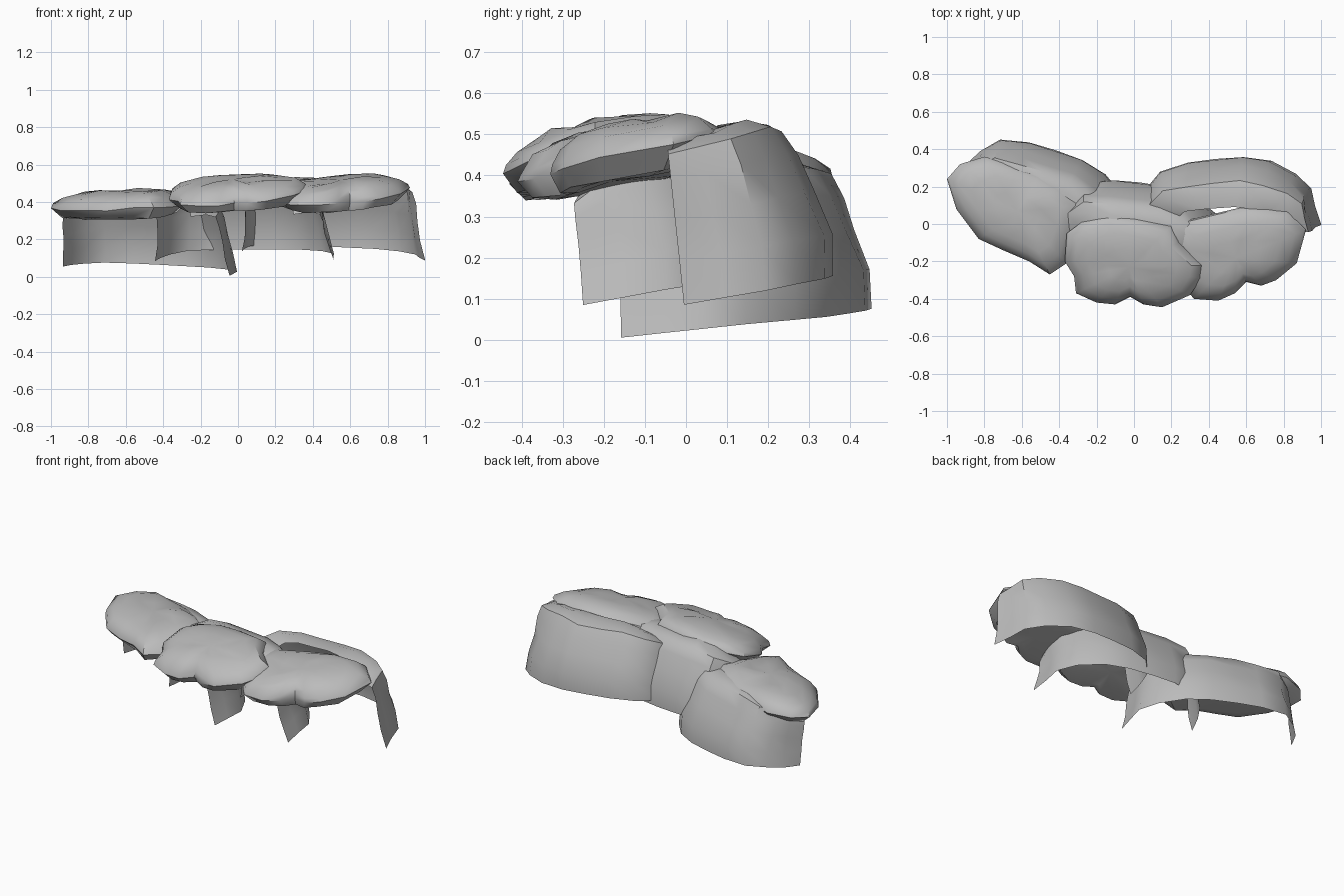
import bpy
import bmesh
import math
import random
from mathutils import Matrix, Vector

random.seed(4)
default_cube = bpy.data.objects.get("Cube")
if default_cube:
    bpy.data.objects.remove(default_cube, do_unlink=True)

# Single rock colour
rock = bpy.data.materials.new("grey rock")
rock.use_nodes = True
rock_colour = (0.5, 0.5, 0.5, 1)
rock.diffuse_color = rock_colour
rock.node_tree.nodes["Principled BSDF"].inputs["Base Color"].default_value = rock_colour


def finish(bm, name):
    """Turn a bmesh into a smooth rock object with sharp creases."""
    bmesh.ops.recalc_face_normals(bm, faces=bm.faces)
    mesh = bpy.data.meshes.new(name)
    bm.to_mesh(mesh)
    bm.free()
    mesh.materials.append(rock)
    part = bpy.data.objects.new(name, mesh)
    bpy.context.collection.objects.link(part)
    bpy.ops.object.select_all(action="DESELECT")
    part.select_set(True)
    bpy.context.view_layer.objects.active = part
    bpy.ops.object.shade_smooth_by_angle(angle=math.radians(40))
    return part


def bridge(bm, lower, upper, closed):
    """Fill quads between two rows of vertices."""
    count = len(lower)
    for i in range(count if closed else count - 1):
        j = (i + 1) % count
        bm.faces.new((lower[i], lower[j], upper[j], upper[i]))


def jitter(amount):
    return random.uniform(-amount, amount)


# Overhanging slab: lobed outline lofted through thin-edged rings on a tilted plane
SLAB_RINGS = [(0.6, -0.06), (0.84, -0.055), (1, -0.005), (0.97, 0.02),
              (0.84, 0.05), (0.65, 0.07), (0.35, 0.08)]


def make_slab(name, outline, front_height, side_slope, back_slope):
    bm = bmesh.new()
    centre = sum((Vector(p) for p in outline), Vector((0, 0))) / len(outline)
    front = min(y for x, y in outline)

    def plane(spot):
        return (front_height + back_slope * (spot.y - front)
                + side_slope * (spot.x - centre.x))

    rows = []
    for scale, lift in SLAB_RINGS:
        row = []
        for point in outline:
            flat = centre.lerp(Vector(point), scale)
            height = plane(flat) + lift + jitter(0.008)
            row.append(bm.verts.new((flat.x, flat.y, height)))
        rows.append(row)
    for lower, upper in zip(rows, rows[1:]):
        bridge(bm, lower, upper, True)
    for row, lift in ((rows[0], -0.05), (rows[-1], 0.082)):
        hub = bm.verts.new((centre.x, centre.y, plane(centre) + lift))
        for i, vert in enumerate(row):
            bm.faces.new((vert, row[(i + 1) % len(row)], hub))
    return finish(bm, name)


# Cave wall: horseshoe sheet, open at the front, leaning in towards the slab
WALL_PATH = [(-0.49, 0), (-0.48, 0.1), (-0.45, 0.19), (-0.37, 0.29),
             (-0.22, 0.34), (-0.08, 0.36), (0.08, 0.37), (0.22, 0.35),
             (0.36, 0.28), (0.44, 0.2), (0.46, 0.1), (0.49, 0)]
# width factor, depth factor, height fraction
WALL_ROWS = [(1, 0.98, 0), (0.96, 0.97, 0.28), (0.94, 0.84, 0.55),
             (0.93, 0.73, 0.8), (0.91, 0.62, 0.96), (0.8, 0.45, 1),
             (0.6, 0.25, 0.98)]


def make_wall(name, place, yaw, floor, end_top, back_top):
    bm = bmesh.new()
    turn = Matrix.Translation((*place, 0)) @ Matrix.Rotation(math.radians(yaw), 4, "Z")
    rows = []
    for wide, deep, rise in WALL_ROWS:
        row = []
        for i, (x, y) in enumerate(WALL_PATH):
            back = min(1, y / 0.32)
            base = floor(x, back)
            top = end_top(x) * (1 - back) + back_top * back
            flute = 1 + 0.04 * math.sin(i * 2.1 + rise * 2) * rise
            lean = 0.04 * rise * (1 - back)
            spot = Vector((x * wide - 0.02 * rise + jitter(0.006),
                           y * deep * flute - lean,
                           base + (top - base) * rise + jitter(0.008) * rise))
            row.append(bm.verts.new(turn @ spot))
        rows.append(row)
    for lower, upper in zip(rows, rows[1:]):
        bridge(bm, lower, upper, False)
    return finish(bm, name)


# Right-hand overhang (turned towards its side)
make_slab("right_slab", [
    (-1, 0.24), (-0.95, 0.08), (-0.83, -0.08), (-0.7, -0.14), (-0.56, -0.2),
    (-0.45, -0.27), (-0.36, -0.21), (-0.3, -0.05), (-0.27, 0.1), (-0.38, 0.2),
    (-0.5, 0.27), (-0.65, 0.32), (-0.8, 0.36), (-0.93, 0.32)], 0.36, 0.05, 0.06)
make_wall("right_wall", (-0.49, 0.04), -24,
          lambda x, back: 0.03 - 0.05 * x + 0.03 * back,
          lambda x: 0.33, 0.43)

# Middle overhang
make_slab("middle_slab", [
    (-0.36, -0.05), (-0.28, 0.01), (-0.15, 0.05), (0, 0.03), (0.2, -0.01),
    (0.24, -0.1), (0.37, -0.22), (0.36, -0.29), (0.3, -0.38), (0.15, -0.445),
    (0.05, -0.43), (-0.02, -0.39), (-0.1, -0.43), (-0.2, -0.42),
    (-0.31, -0.37), (-0.32, -0.28), (-0.37, -0.2)], 0.39, 0.09, 0.24)
make_wall("middle_wall", (0.035, -0.14), -13,
          lambda x, back: 0.085 + 0.06 * back,
          lambda x: 0.37 - 0.05 * x, 0.52)

# Left-hand overhang
make_slab("left_slab", [
    (0.2, 0), (0.18, -0.12), (0.24, -0.3), (0.32, -0.4), (0.45, -0.41),
    (0.54, -0.37), (0.6, -0.31), (0.68, -0.33), (0.76, -0.3), (0.87, -0.21),
    (0.92, -0.03), (0.82, 0.07), (0.62, 0.1), (0.45, 0.06)], 0.39, 0.04, 0.2)
make_wall("left_wall", (0.51, -0.005), 0,
          lambda x, back: 0.11 - 0.05 * x + 0.05 * back,
          lambda x: 0.43 + 0.08 * x, 0.53)
